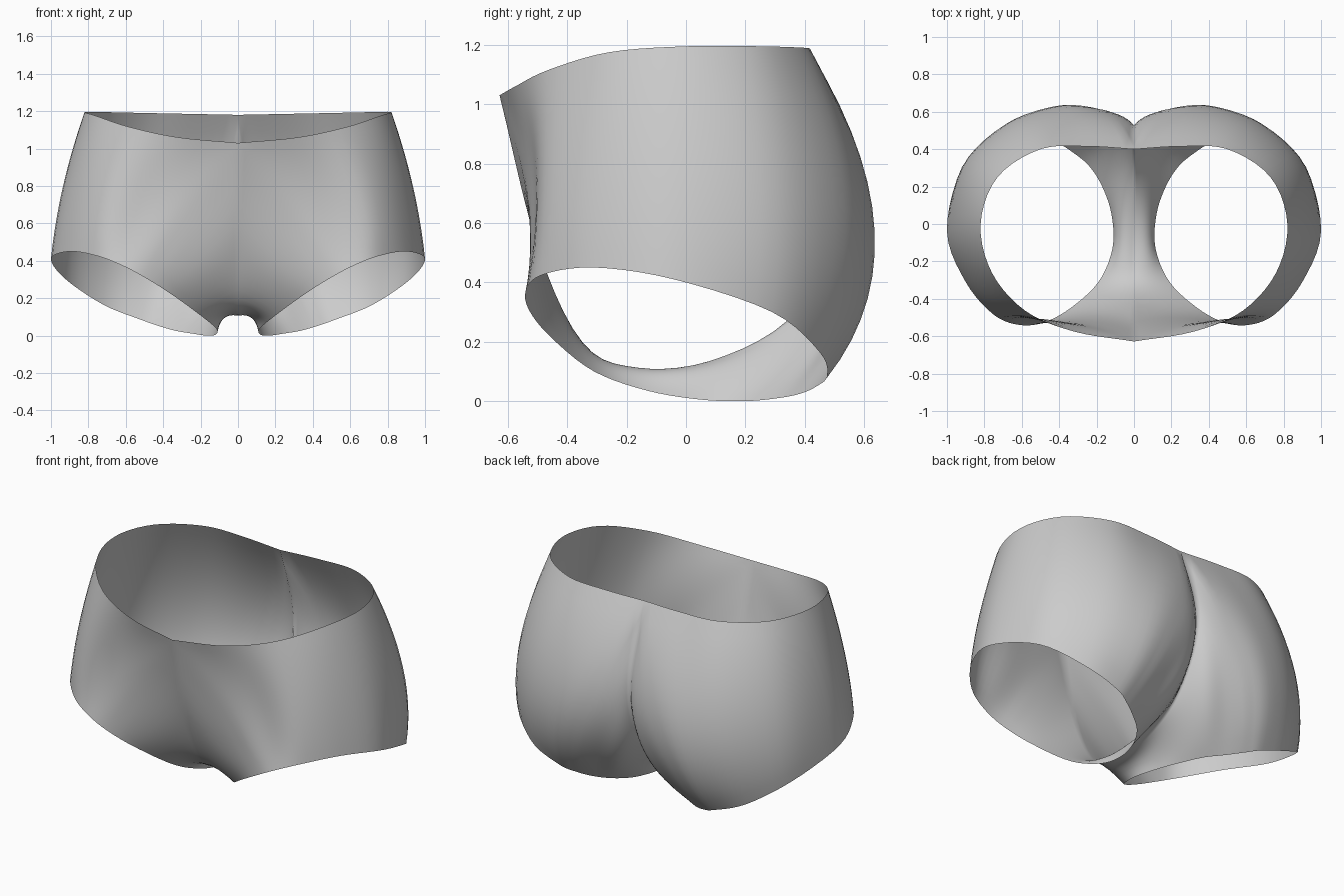
import bpy, bmesh
from mathutils import Vector

if "Cube" in bpy.data.objects:
    bpy.data.objects.remove(bpy.data.objects["Cube"])

# Spokes of the right half: (outer edge, middle of cloth, leg hem)
# Waist spokes, front centre round the hip to back centre
waist = [
    ((0, -.628, 1.03), (.25, -.535, .68), (.48, -.525, .30)),
    ((.32, -.575, 1.06), (.47, -.51, .73), (.61, -.54, .37)),
    ((.58, -.465, 1.115), (.69, -.475, .76), (.75, -.485, .425)),
    ((.76, -.26, 1.175), (.85, -.29, .80), (.90, -.31, .45)),
    ((.82, 0, 1.195), (.935, -.02, .80), (1.0, -.04, .41)),
    ((.73, .25, 1.195), (.88, .31, .72), (.92, .29, .30)),
    ((.50, .40, 1.19), (.66, .535, .65), (.72, .45, .165)),
    ((.25, .415, 1.185), (.40, .63, .58), (.52, .475, .085)),
    ((0, .40, 1.18), (.21, .62, .56), (.42, .44, .05)),
]
# Centre seam spokes, down the back, under the crotch, up the front
seam = [
    ((0, .52, .80), (.145, .575, .42), (.33, .385, .025)),
    ((0, .50, .52), (.10, .48, .26), (.24, .31, .01)),
    ((0, .34, .27), (.075, .30, .15), (.17, .20, 0)),
    ((0, .08, .135), (.075, .07, .10), (.12, .05, .005)),
    ((0, -.17, .11), (.075, -.15, .10), (.115, -.13, .035)),
    ((0, -.35, .20), (.10, -.33, .16), (.19, -.31, .10)),
    ((0, -.50, .52), (.16, -.475, .38), (.34, -.45, .21)),
]
SUB, ROWS = 5, 14


def catmull(p0, p1, p2, p3, t):
    return 0.5 * (2 * p1 + (p2 - p0) * t + (2 * p0 - 5 * p1 + 4 * p2 - p3) * t * t
                  + (3 * p1 - p0 - 3 * p2 + p3) * t ** 3)


def smooth_path(points, closed):
    """Sample a spline through the points, leaving out the last one if open."""
    n = len(points)
    if closed:
        get = lambda i: points[i % n]
    else:
        get = lambda i: (2 * points[0] - points[1] if i < 0 else
                         2 * points[-1] - points[-2] if i >= n else points[i])
    return [catmull(get(i - 1), get(i), get(i + 1), get(i + 2), k / SUB)
            for i in range(n if closed else n - 1) for k in range(SUB)]


def column(spokes, c):
    return [Vector(s[c]) for s in spokes]


# Outer edge has corners at front and back centre; the inner rings are smooth
edge = (smooth_path(column(waist, 0), False)
        + smooth_path(column(waist[-1:] + seam + waist[:1], 0), False))
middle = smooth_path(column(waist + seam, 1), True)
hem = smooth_path(column(waist + seam, 2), True)

# Cloth between outer edge and leg hem
bm = bmesh.new()
rings = []
for r in range(ROWS + 1):
    t = r / ROWS
    a, b, c = (1 - t) * (1 - 2 * t), 4 * t * (1 - t), t * (2 * t - 1)
    rings.append([bm.verts.new(a * e + b * m + c * h)
                  for e, m, h in zip(edge, middle, hem)])
n = len(edge)
for upper, lower in zip(rings, rings[1:]):
    for j in range(n):
        k = (j + 1) % n
        bm.faces.new((upper[j], lower[j], lower[k], upper[k])).smooth = True
for v in bm.verts:
    v.co.x = max(v.co.x, 0)
    v.co.z = max(v.co.z, 0)

mesh = bpy.data.meshes.new("shorts")
bm.to_mesh(mesh)
bm.free()
shorts = bpy.data.objects.new("shorts", mesh)
bpy.context.collection.objects.link(shorts)

# Left half
mirror = shorts.modifiers.new("mirror", 'MIRROR')
mirror.use_clip = True
mirror.merge_threshold = 0.001
